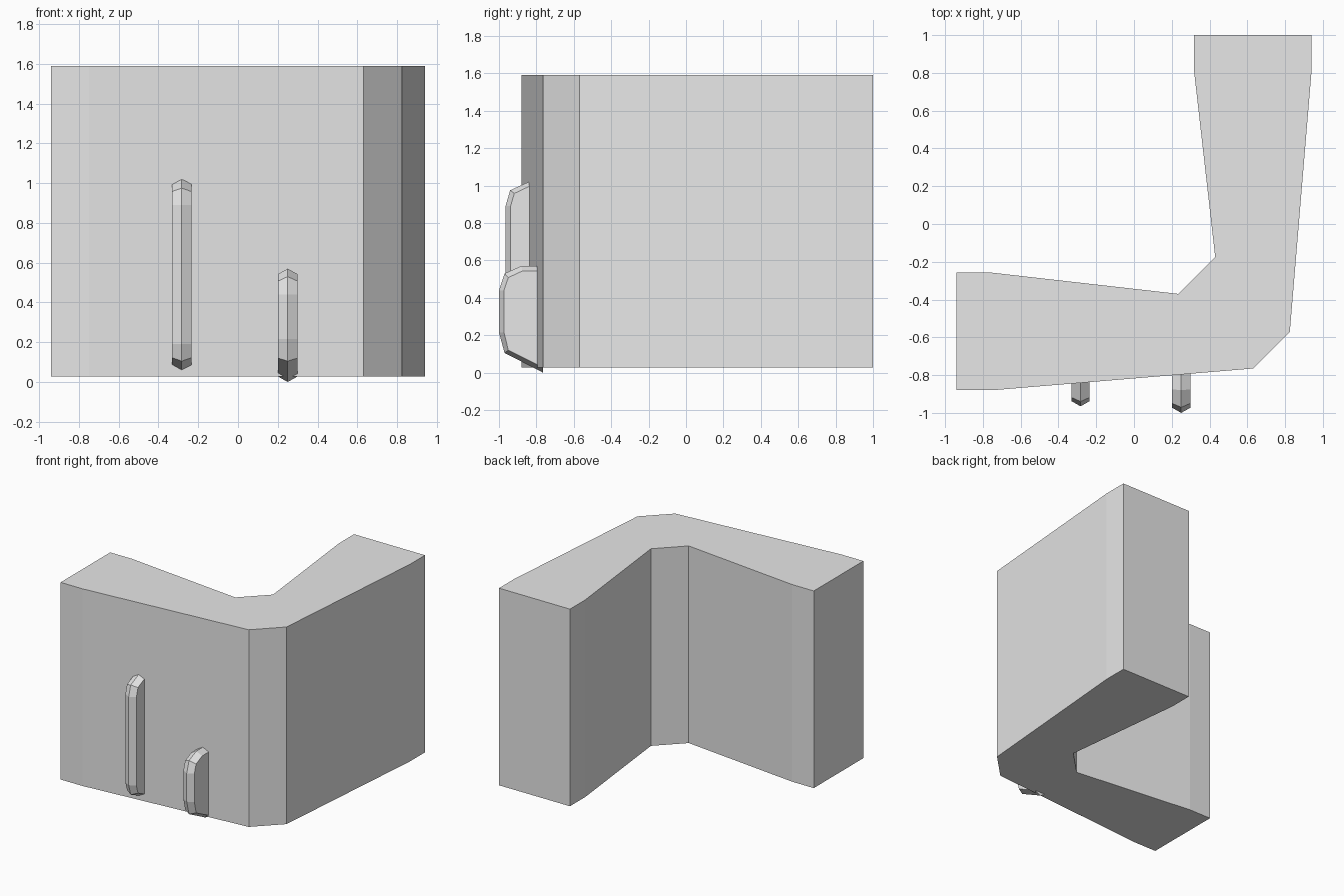
import bpy
import bmesh

cube = bpy.data.objects.get("Cube")
if cube:
    bpy.data.objects.remove(cube, do_unlink=True)

# One plain grey for every part
grey = bpy.data.materials.new("light grey")
grey.use_nodes = True
color = (0.8, 0.8, 0.8, 1)
grey.diffuse_color = color
grey.node_tree.nodes["Principled BSDF"].inputs["Base Color"].default_value = color


def loft(name, sections):
    """Skin equal-length loops of points and cap both ends."""
    bm = bmesh.new()
    loops = [[bm.verts.new(p) for p in section] for section in sections]
    for a, b in zip(loops, loops[1:]):
        for i in range(len(a)):
            j = (i + 1) % len(a)
            bm.faces.new((a[i], a[j], b[j], b[i]))
    bm.faces.new(loops[0][::-1])
    bm.faces.new(loops[-1])
    bmesh.ops.recalc_face_normals(bm, faces=bm.faces)
    mesh = bpy.data.meshes.new(name)
    bm.to_mesh(mesh)
    bm.free()
    mesh.materials.append(grey)
    obj = bpy.data.objects.new(name, mesh)
    bpy.context.collection.objects.link(obj)
    return obj


# Corner wall: one arm's outline, reflected across the diagonal
def reflect(points):
    return [(0.06 - y, 0.06 - x) for x, y in reversed(points)]


outer = [(-0.94, -0.88), (-0.75, -0.88), (0.63, -0.765)]
inner = [(0.235, -0.37), (-0.75, -0.258), (-0.94, -0.258)]
outline = outer + reflect(outer) + reflect(inner) + inner
loft("corner_wall", [[(x, y, z) for x, y in outline] for z in (0.027, 1.59)])


# Upright fins: a raised middle ridge between two smaller side profiles
def fin(name, x, ridge, side, half_width=0.048):
    loft(name, [[(x + dx, y, z) for y, z in profile]
                for dx, profile in ((-half_width, side), (0, ridge), (half_width, side))])


fin("tall_fin", -0.283,
    ridge=[(-0.78, 1.03), (-0.84, 1.02), (-0.94, 0.975), (-0.965, 0.89),
           (-0.965, 0.19), (-0.94, 0.105), (-0.84, 0.06), (-0.78, 0.05)],
    side=[(-0.78, 1.005), (-0.84, 0.995), (-0.918, 0.958), (-0.938, 0.89),
          (-0.938, 0.19), (-0.918, 0.122), (-0.84, 0.085), (-0.78, 0.075)])

fin("short_fin", 0.25,
    ridge=[(-0.765, 0.57), (-0.88, 0.57), (-0.97, 0.53), (-1.0, 0.44),
           (-1.0, 0.215), (-0.97, 0.105), (-0.765, 0.0)],
    side=[(-0.765, 0.543), (-0.875, 0.543), (-0.95, 0.508), (-0.973, 0.44),
          (-0.973, 0.215), (-0.95, 0.12), (-0.765, 0.027)])
